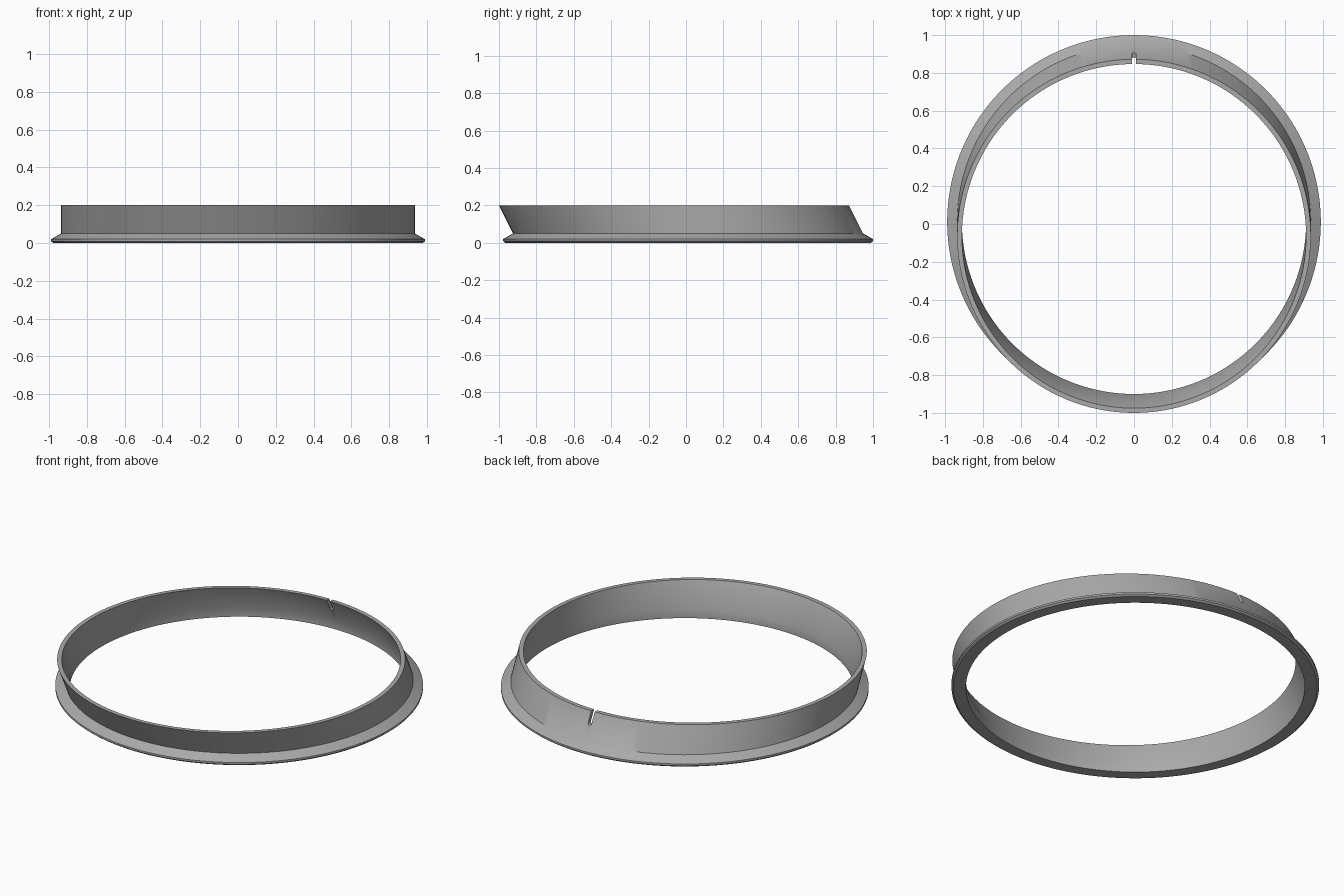
import bpy, bmesh, math

cube = bpy.data.objects.get("Cube")
if cube:
    bpy.data.objects.remove(cube, do_unlink=True)

SEGMENTS = 160
BASE_Y, TOP_Y = 0.011, -0.064      # centres of the base and the leaning rim
HEIGHT, COLLAR_Z = 0.2, 0.05
OUTER, INNER = 0.936, 0.911

grey = bpy.data.materials.new("plain_grey")
grey.use_nodes = True
colour = (0.4, 0.4, 0.4, 1)
grey.diffuse_color = colour
grey.node_tree.nodes["Principled BSDF"].inputs["Base Color"].default_value = colour


def make_object(name, bm):
    bmesh.ops.recalc_face_normals(bm, faces=bm.faces)
    mesh = bpy.data.meshes.new(name)
    bm.to_mesh(mesh)
    bm.free()
    mesh.materials.append(grey)
    obj = bpy.data.objects.new(name, mesh)
    bpy.context.collection.objects.link(obj)
    return obj


def circle(bm, radius, z, centre_y):
    step = math.tau / SEGMENTS
    return [bm.verts.new((radius * math.sin((i + 0.5) * step),
                          centre_y + radius * math.cos((i + 0.5) * step), z))
            for i in range(SEGMENTS)]


# Flanged ring: closed cross-section of radius, height and centre
profile = [
    (INNER, 0, BASE_Y),
    (0.978, 0, BASE_Y),
    (0.989, 0.009, BASE_Y),
    (0.989, 0.02, BASE_Y),
    (OUTER, COLLAR_Z, BASE_Y),
    (OUTER, HEIGHT, TOP_Y),
    (INNER, HEIGHT, TOP_Y),
    (INNER, COLLAR_Z, BASE_Y),
]
bm = bmesh.new()
rings = [circle(bm, *point) for point in profile]
for a, b in zip(rings, rings[1:] + rings[:1]):
    for i in range(SEGMENTS):
        j = (i + 1) % SEGMENTS
        bm.faces.new((a[i], a[j], b[j], b[i]))
ring = make_object("flanged_ring", bm)

# Round-bottomed slot cutter through the back of the rim
half_width, round_z = 0.011, 0.142
outline = [(half_width * math.cos(t), round_z + half_width * math.sin(t))
           for t in (math.pi + math.pi * k / 12 for k in range(13))]
outline += [(half_width, HEIGHT + 0.1), (-half_width, HEIGHT + 0.1)]
bm = bmesh.new()
face = bm.faces.new([bm.verts.new((x, 0.7, z)) for x, z in outline])
extruded = bmesh.ops.extrude_face_region(bm, geom=[face])["geom"]
bmesh.ops.translate(bm, vec=(0, 0.5, 0),
                    verts=[v for v in extruded if isinstance(v, bmesh.types.BMVert)])
cutter = make_object("slot_cutter", bm)
cutter.hide_render = True

cut = ring.modifiers.new("slot", 'BOOLEAN')
cut.operation = 'DIFFERENCE'
cut.solver = 'EXACT'
cut.object = cutter

bpy.ops.object.select_all(action='DESELECT')
ring.select_set(True)
bpy.context.view_layer.objects.active = ring
bpy.ops.object.modifier_apply(modifier=cut.name)
bpy.data.objects.remove(cutter, do_unlink=True)
bpy.ops.object.shade_smooth_by_angle(angle=math.radians(35))
